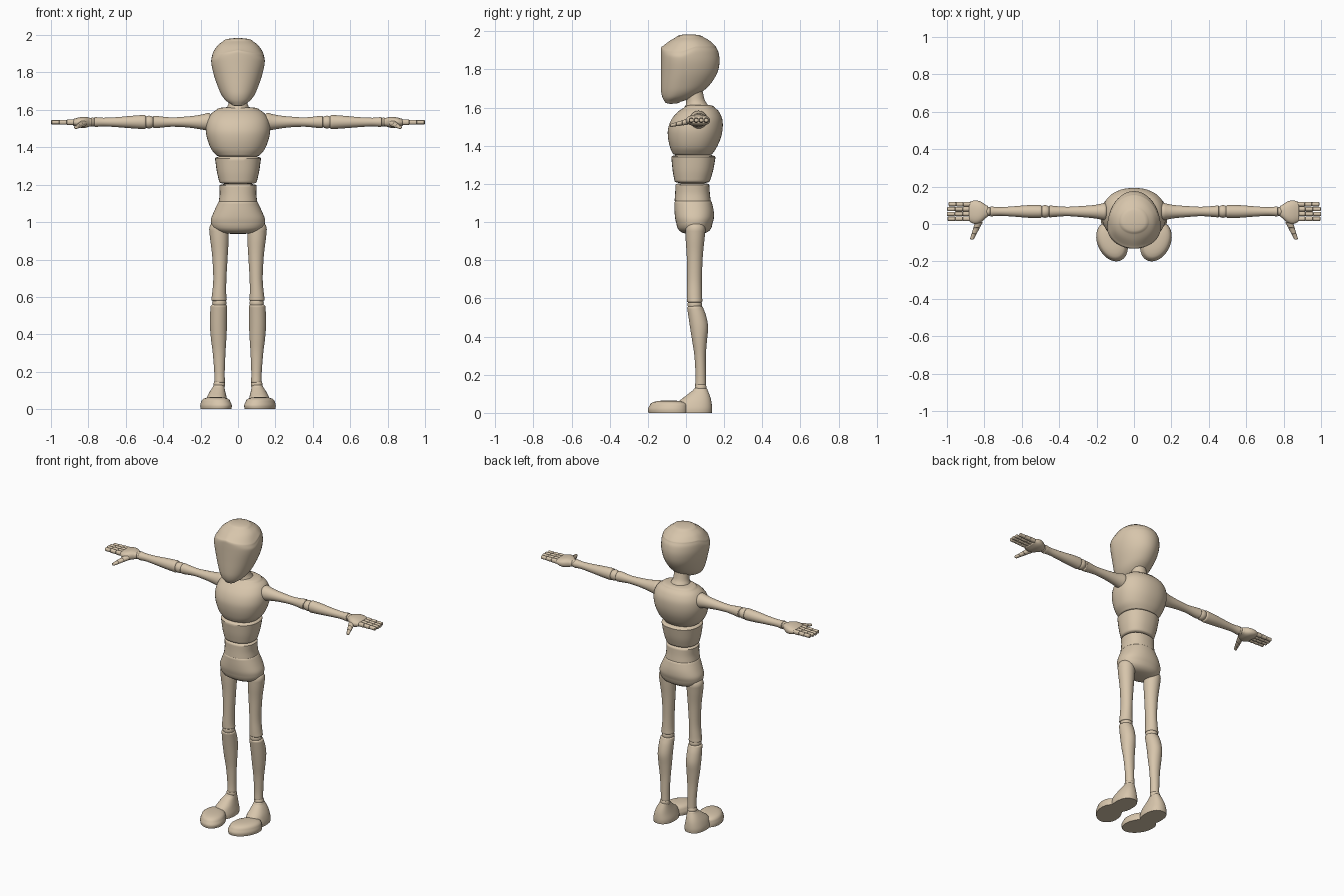
import bpy, bmesh
from math import sin, cos, pi, radians, exp, copysign
from mathutils import Vector

if "Cube" in bpy.data.objects:
    bpy.data.objects.remove(bpy.data.objects["Cube"])

wood = bpy.data.materials.new("pale_wood")
wood.use_nodes = True
tan = (0.68, 0.56, 0.41, 1)
wood.diffuse_color = tan
wood.node_tree.nodes["Principled BSDF"].inputs["Base Color"].default_value = tan

PLACE = {"x": lambda t, a, b: Vector((t, a, b)),
         "y": lambda t, a, b: Vector((a, t, b)),
         "z": lambda t, a, b: Vector((a, b, t))}
parts = []


def finish(name, bm, side=0):
    """Store the mesh as an object; side -1 reflects it in x."""
    if side < 0:
        for v in bm.verts:
            v.co.x = -v.co.x
    bmesh.ops.recalc_face_normals(bm, faces=bm.faces)
    mesh = bpy.data.meshes.new(name)
    bm.to_mesh(mesh)
    bm.free()
    mesh.materials.append(wood)
    obj = bpy.data.objects.new(name, mesh)
    bpy.context.collection.objects.link(obj)
    parts.append(obj)


def smooth_rows(rows, steps=4):
    """Spline through the rows so that the outline flows."""
    out = []
    for i in range(len(rows) - 1):
        p0, p1, p2, p3 = (rows[max(0, min(len(rows) - 1, i + k))] for k in (-1, 0, 1, 2))
        for s in range(steps):
            u = s / steps
            out.append([b + u / 2 * (c - a + u * (2 * a - 5 * b + 4 * c - d
                        + u * (3 * (b - c) + d - a)))
                        for a, b, c, d in zip(p0, p1, p2, p3)])
    return out + [list(rows[-1])]


def loft(name, axis, rows, start=0.0, end=0.0, side=0, square=2.0, roundness=0.5,
         count=32, warp=None):
    """Skin rows of (position, a_min, a_max, b_min, b_max[, b_middle]).

    start and end are the heights of the rounded caps."""
    rows = [r if len(r) > 5 else (*r, (r[3] + r[4]) / 2) for r in rows]
    rings = [(r, 1.0) for r in smooth_rows(rows)]
    way = copysign(1, rows[-1][0] - rows[0][0])
    angles = [radians(a) for a in (20, 40, 58, 74, 86)]
    for height, row, sign in ((start, rows[0], -way), (end, rows[-1], way)):
        cap = [((row[0] + sign * height * sin(a), *row[1:]), cos(a) ** roundness)
               for a in angles] if height else []
        rings = cap[::-1] + rings if sign == -way else rings + cap
    bm = bmesh.new()
    loops = []
    for (t, a0, a1, b0, b1, mid), scale in rings:
        loop = []
        for k in range(count):
            q = 2 * pi * k / count
            ca, cb = (copysign(abs(f) ** (2 / square), f) for f in (cos(q), sin(q)))
            a = (a0 + a1) / 2 + (a1 - a0) / 2 * ca * scale
            b = mid + (b1 - mid if cb > 0 else mid - b0) * cb * scale
            co = PLACE[axis](t, a, b)
            loop.append(bm.verts.new(warp(co) if warp else co))
        loops.append(loop)
    for low, high in zip(loops, loops[1:]):
        for k in range(count):
            n = (k + 1) % count
            bm.faces.new((low[k], low[n], high[n], high[k]))
    bm.faces.new(loops[0])
    bm.faces.new(loops[-1])
    finish(name, bm, side)


def ball(name, centre, radius, side):
    bm = bmesh.new()
    bmesh.ops.create_uvsphere(bm, u_segments=24, v_segments=14, radius=radius)
    bmesh.ops.translate(bm, verts=bm.verts, vec=centre)
    finish(name, bm, side)


def brow_arc(co):
    """Bend the brow ridge down toward the temples."""
    if co.y < 0.05:
        fade = min(1, (0.05 - co.y) / 0.07)
        co.z -= 0.2 * abs(co.x) * fade * exp(-((co.z - 1.91) / 0.04) ** 2)
    return co


# Head: flat face, brow ridge, domed skull
loft("head", "z", [
    (1.63, -.035, .035, -.11, -.03, -.08), (1.65, -.065, .065, -.122, .03, -.06),
    (1.68, -.088, .088, -.13, .08, -.04), (1.72, -.106, .106, -.132, .125, -.03),
    (1.78, -.127, .127, -.132, .163, -.02), (1.84, -.141, .141, -.132, .176, -.02),
    (1.89, -.143, .143, -.132, .17, -.02), (1.915, -.137, .137, -.13, .158, -.015),
    (1.925, -.132, .132, -.118, .152, -.01), (1.95, -.108, .108, -.085, .125, 0),
    (1.97, -.077, .077, -.05, .09, .01)],
    start=.01, end=.014, roundness=1, count=48, warp=brow_arc)
loft("neck", "z", [(1.59, -.07, .07, -.01, .13), (1.62, -.056, .056, .0, .11),
                   (1.65, -.048, .048, -.0, .095), (1.73, -.046, .046, -.01, .08)])

# Torso: chest, two belly segments, pelvis
loft("chest", "z", [
    (1.36, -.118, .118, -.07, .14), (1.39, -.143, .143, -.083, .16),
    (1.44, -.163, .163, -.094, .182), (1.49, -.172, .172, -.094, .192),
    (1.54, -.166, .166, -.075, .19), (1.58, -.143, .143, -.04, .172),
    (1.6, -.115, .115, -.01, .15)],
    start=.012, end=.015, square=2.2, count=48)
loft("upper_belly", "z", [
    (1.215, -.1, .1, -.06, .125), (1.27, -.113, .113, -.07, .142),
    (1.34, -.123, .123, -.077, .155)], start=.012, end=.015, square=2.3)
loft("lower_belly", "z", [
    (1.11, -.103, .103, -.06, .13), (1.15, -.098, .098, -.057, .125),
    (1.195, -.1, .1, -.055, .122)], end=.01, square=2.3)
loft("pelvis", "z", [
    (.99, -.143, .143, -.05, .138), (1.02, -.143, .143, -.057, .146),
    (1.06, -.127, .127, -.06, .145), (1.105, -.106, .106, -.06, .135)],
    start=.053, end=.015, square=2.2, roundness=.6, count=48)

for side, label in ((1, "left_"), (-1, "right_")):
    # Arm
    loft(label + "upper_arm", "x", [
        (.16, .02, .112, 1.488, 1.584), (.21, .03, .102, 1.498, 1.572),
        (.28, .037, .096, 1.507, 1.564), (.36, .042, .092, 1.51, 1.56),
        (.43, .037, .097, 1.503, 1.567), (.45, .035, .1, 1.502, 1.568)],
        start=.02, end=.006, side=side, count=24)
    ball(label + "elbow", (.476, .067, 1.535), .034, side)
    loft(label + "forearm", "x", [
        (.5, .032, .102, 1.497, 1.573), (.56, .033, .101, 1.501, 1.569),
        (.65, .04, .094, 1.508, 1.561), (.72, .044, .09, 1.512, 1.558),
        (.765, .04, .094, 1.508, 1.562)], start=.01, end=.005, side=side, count=24)
    ball(label + "wrist", (.778, .067, 1.535), .024, side)

    # Hand with jointed fingers and thumb
    loft(label + "palm", "x", [
        (.79, .035, .1, 1.512, 1.557), (.82, .008, .12, 1.504, 1.563),
        (.85, .0, .126, 1.506, 1.56), (.875, .01, .12, 1.514, 1.553)],
        start=.012, end=.008, side=side, square=2.5)
    for f, finger in enumerate(("index", "middle", "ring", "little")):
        y = .028 + .026 * f
        reach = (.122, .126, .124, .116)[f] / 3
        for s in range(3):
            x, r, h = .874 + reach * s, .0125 - .0006 * s, .014 - .0015 * s
            loft(f"{label}{finger}_finger_{s + 1}", "x",
                 [(x + .003, y - r, y + r, 1.534 - h, 1.534 + h),
                  (x + reach - .003, y - r, y + r, 1.534 - h, 1.534 + h)],
                 start=.003, end=.004, side=side, square=2.6, count=12)
    for s in range(3):
        rows = []
        for u in (s + .1, s + .9):
            x, z, r = .828 + .013 * u, 1.527 - .007 * u, .021 - .0035 * u
            rows.append((.012 - .031 * u, x - r, x + r, z - r * .8, z + r * .8))
        loft(f"{label}thumb_{s + 1}", "y", rows, start=.003, end=.005,
             side=side, count=14)

    # Leg
    loft(label + "thigh", "z", [
        (.585, .06, .143, .005, .086), (.62, .063, .138, .005, .084),
        (.7, .062, .132, .006, .083), (.82, .055, .138, .004, .088),
        (.91, .05, .149, -.002, .097), (.96, .05, .154, -.004, .102)],
        start=.008, end=.04, side=side, count=28)
    ball(label + "knee", (.1, .046, .568), .038, side)
    loft(label + "shin", "z", [
        (.145, .07, .126, .048, .105), (.2, .071, .127, .05, .104),
        (.3, .067, .135, .044, .104), (.38, .062, .145, .032, .11),
        (.45, .059, .15, .021, .116), (.51, .058, .149, .012, .105),
        (.55, .058, .146, .006, .09)],
        start=.005, end=.012, side=side, count=28)
    ball(label + "ankle", (.1, .077, .132), .031, side)

    # Foot and splayed toe cap
    loft(label + "foot", "z", [
        (0, .052, .178, -.05, .135), (.025, .052, .178, -.05, .137),
        (.06, .06, .168, -.037, .133), (.09, .067, .153, .0, .125),
        (.12, .073, .134, .038, .113)], end=.012, side=side, square=2.3)
    loft(label + "toe_cap", "z", [
        (0, .04, .198, -.197, .01), (.02, .037, .2, -.2, .01),
        (.04, .044, .194, -.19, .008)], end=.025, side=side, roundness=.7,
        warp=lambda co: co + Vector((.22 * (co.y + .09), 0, 0)))

# Smooth shading with crisp seams
bpy.ops.object.select_all(action="DESELECT")
for obj in parts:
    obj.select_set(True)
bpy.context.view_layer.objects.active = parts[0]
bpy.ops.object.shade_smooth_by_angle(angle=radians(40))
